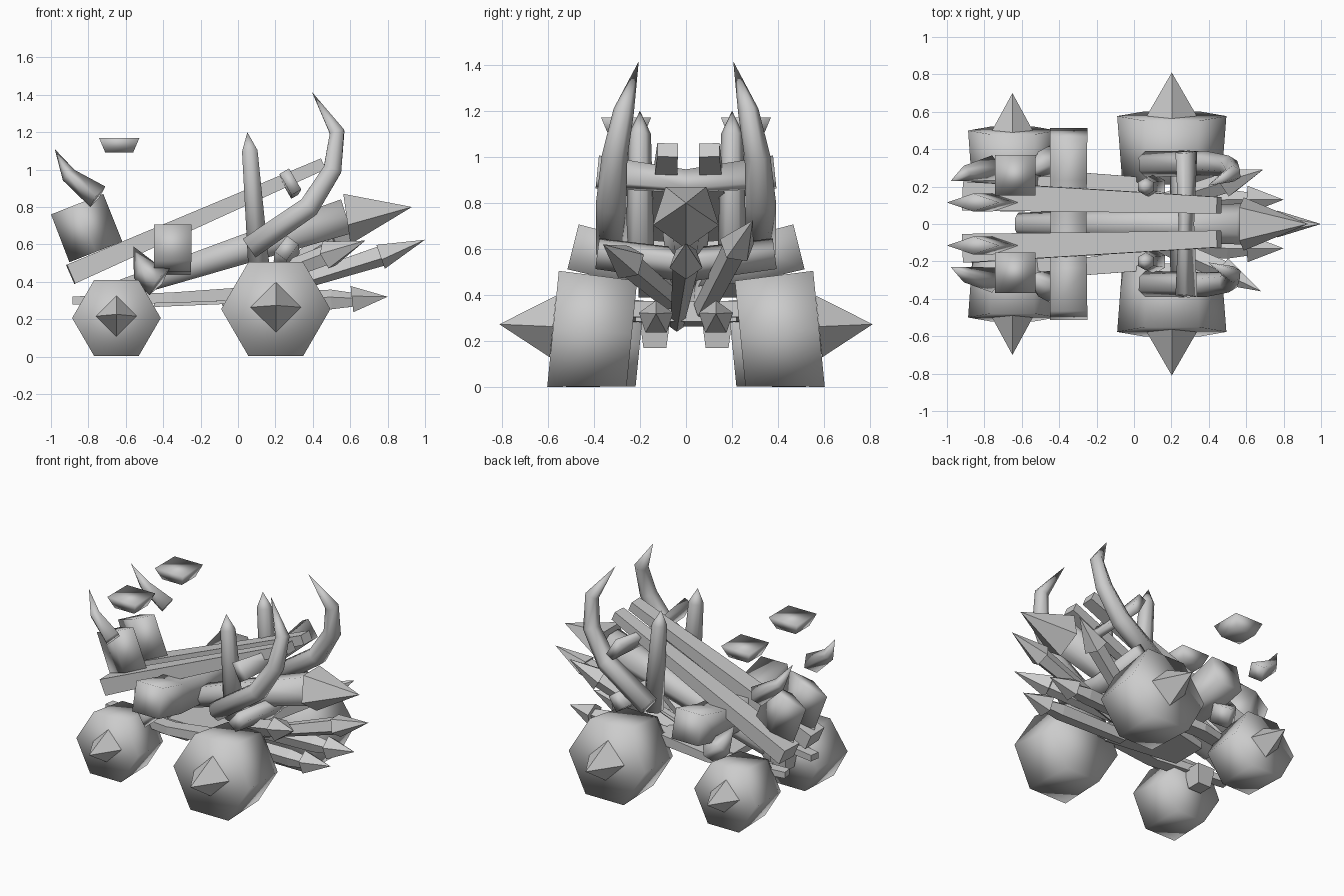
import bpy, bmesh, math
from mathutils import Vector

cube = bpy.data.objects.get("Cube")
if cube:
    bpy.data.objects.remove(cube)

grey = bpy.data.materials.new("plain_grey")
grey.use_nodes = True
tone = (0.6, 0.6, 0.6, 1)
grey.diffuse_color = tone
grey.node_tree.nodes["Principled BSDF"].inputs["Base Color"].default_value = tone


def loft(name, path, radii, sides=4, phase=45, wide=1.0, hint=(0, 1, 0), axis=None, smooth=False):
    """Skin a polygon section along a path; a zero radius closes to a point."""
    pts = [Vector(p) for p in path]
    bm = bmesh.new()
    rings = []
    for i, (p, r) in enumerate(zip(pts, radii)):
        t = Vector(axis) if axis else pts[min(i + 1, len(pts) - 1)] - pts[max(i - 1, 0)]
        t.normalize()
        h = Vector(hint)
        u = (h - t * h.dot(t)).normalized()
        v = t.cross(u)
        if r == 0:
            rings.append([bm.verts.new(p)])
            continue
        angles = [math.radians(phase + 360 * k / sides) for k in range(sides)]
        rings.append([bm.verts.new(p + u * math.cos(a) * r * wide + v * math.sin(a) * r)
                      for a in angles])
    for a, b in zip(rings, rings[1:]):
        for k in range(sides):
            j = (k + 1) % sides
            if len(b) == 1:
                bm.faces.new((a[k], a[j], b[0]))
            else:
                bm.faces.new((a[k], a[j], b[j], b[k]))
    for ring in (rings[0], rings[-1]):
        if len(ring) > 2:
            bm.faces.new(ring)
    bmesh.ops.recalc_face_normals(bm, faces=bm.faces)
    for f in bm.faces:
        f.smooth = smooth
    mesh = bpy.data.meshes.new(name)
    bm.to_mesh(mesh)
    bm.free()
    mesh.materials.append(grey)
    ob = bpy.data.objects.new(name, mesh)
    bpy.context.collection.objects.link(ob)


X = (1, 0, 0)


def wheel(name, x, r, inner, outer, tip, s):
    # Hexagonal tapered drum leaning inwards, with a four-sided hub spike
    lean = (0, s, 0.1)
    zc = r * 0.87
    loft(name, [(x, s * inner, zc * 0.92), (x, s * outer, zc)], (r * 0.91, r),
         6, 0, hint=X, axis=lean, smooth=True)
    loft(name + "_spike", [(x, s * outer, zc + 0.01), (x, s * tip, zc + 0.02)],
         (r * 0.46, 0), 4, 0, hint=X, axis=lean)


for s, side in ((1, "left"), (-1, "right")):
    wheel("front_wheel_" + side, 0.202, 0.292, 0.235, 0.577, 0.81, s)
    wheel("rear_wheel_" + side, -0.65, 0.237, 0.2, 0.5, 0.7, s)

    # Long sloping rail
    loft("rail_" + side, [(-0.895, s * 0.14 + 0.01, 0.44), (0.455, s * 0.09 + 0.01, 1.03)],
         (0.078, 0.045), wide=1.4)

    # Big curved front horn and small floating rear horn
    loft("front_horn_" + side,
         [(0.06, s * 0.32, 0.58), (0.38, s * 0.325, 0.8), (0.505, s * 0.31, 1.0),
          (0.53, s * 0.27, 1.2), (0.395, s * 0.205, 1.415)],
         (0.07, 0.066, 0.056, 0.045, 0), 6, 0, smooth=True)
    loft("rear_horn_" + side,
         [(-0.75, s * 0.3, 0.855), (-0.905, s * 0.27, 0.97), (-0.98, s * 0.23, 1.11)],
         (0.068, 0.042, 0), 4, 0, smooth=True)

    # Upright pointed post
    loft("post_" + side,
         [(0.11, s * 0.2, 0.5), (0.063, s * 0.2, 1.1), (0.05, s * 0.2, 1.2)],
         (0.065, 0.048, 0), 6, 0, smooth=True)

    # Floating tapered cap
    loft("floating_cap_" + side, [(-0.635, s * 0.26, 1.09), (-0.635, s * 0.26, 1.17)],
         (0.105, 0.153), smooth=True)

    # Tilted lens-shaped rear plate on the rail
    loft("rear_plate_" + side, [(-0.86, s * 0.115, 0.815), (-0.76, s * 0.115, 0.56)],
         (0.15, 0.152), 4, 0, wide=0.32, smooth=True)

    # Small rear spike and low rear bracket
    loft("rear_tusk_" + side, [(-0.42, s * 0.34, 0.4), (-0.5, s * 0.32, 0.46), (-0.56, s * 0.27, 0.59)],
         (0.09, 0.07, 0), 4, 0, smooth=True)
    loft("bracket_" + side, [(-0.65, s * 0.135, 0.17), (-0.65, s * 0.135, 0.3)], (0.07, 0.095))

    # Side frame beam, widest amidships
    loft("frame_beam_" + side,
         [(-0.88, s * 0.15, 0.3), (-0.35, s * 0.235, 0.315), (0.1, s * 0.19, 0.34)],
         (0.03, 0.04, 0.05), wide=1.6)

    # Low front spear
    loft("low_spear_" + side,
         [(0.0, s * 0.11, 0.29), (0.5, s * 0.13, 0.3), (0.62, s * 0.13, 0.3)],
         (0.05, 0.058, 0.04), 5, 90)
    loft("low_spear_head_" + side,
         [(0.61, s * 0.13, 0.3), (0.8, s * 0.13, 0.32)], (0.078, 0), 5, 90)

# Outer spears splay at uneven heights
for name, tail, neck, tip in (
        ("left", (0.05, 0.08, 0.34), (0.5, 0.22, 0.61), (0.69, 0.29, 0.725)),
        ("right", (0.05, -0.06, 0.38), (0.48, -0.25, 0.54), (0.68, -0.36, 0.62))):
    loft("outer_spear_" + name, [tail, neck], (0.05, 0.058), 5, 90)
    loft("outer_spear_head_" + name, [neck, tip], (0.08, 0), 5, 90)

# Central ram with a five-sided point
loft("ram", [(-0.62, 0, 0.36), (0.05, 0, 0.58), (0.58, 0, 0.75)], (0.06, 0.09, 0.11), 6, 0, smooth=True)
loft("ram_head", [(0.58, 0, 0.75), (0.93, 0, 0.8)], (0.15, 0), 5, -90)

# Lower central spear
loft("centre_spear", [(-0.08, -0.04, 0.27), (0.77, 0, 0.545)], (0.03, 0.06), 5, -90)
loft("centre_spear_head", [(0.76, 0, 0.54), (1.0, 0, 0.625)], (0.075, 0), 5, -90)

# Chassis wedge, thicker towards the front
loft("chassis", [(-0.45, 0, 0.29), (0.05, 0, 0.33)], (0.035, 0.062), wide=5)

# Bowed crossbars
loft("rear_crossbar",
     [(-0.35, -0.49, 0.61), (-0.35, -0.25, 0.55), (-0.35, 0, 0.53),
      (-0.35, 0.25, 0.55), (-0.35, 0.49, 0.61)],
     (0.142, 0.138, 0.135, 0.138, 0.142), hint=X, smooth=True)
loft("upper_crossbar", [(0.28, -0.385, 0.935), (0.28, 0, 0.895), (0.28, 0.385, 0.935)],
     (0.042, 0.03, 0.042), wide=2.2, hint=(0.5, 0, -0.87), smooth=True)
loft("lower_crossbar", [(0.26, -0.385, 0.58), (0.26, 0, 0.53), (0.26, 0.385, 0.58)],
     (0.055, 0.06, 0.055), wide=1.4, hint=(0.6, 0, 0.8), smooth=True)
